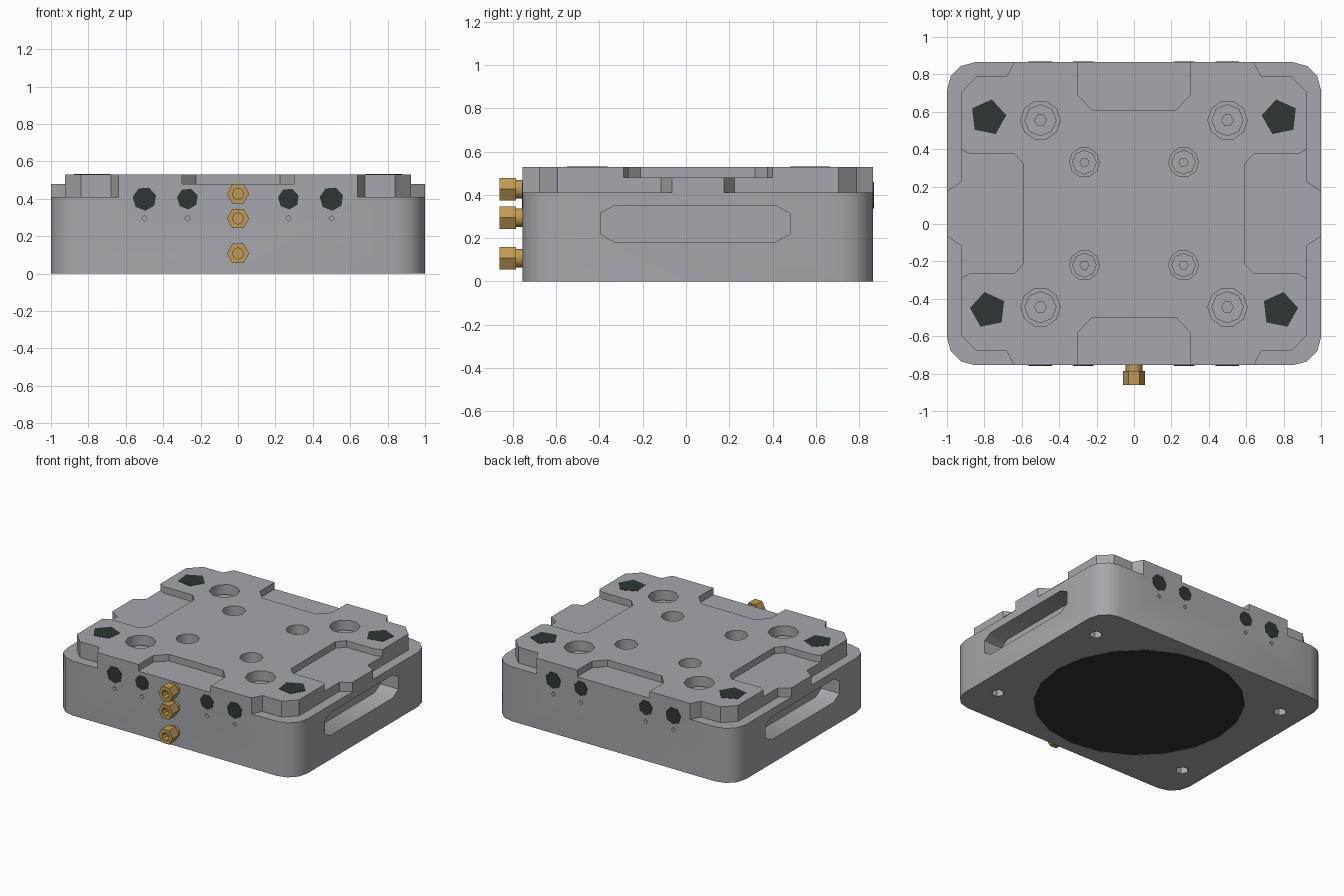
import bpy, bmesh
from math import sin, cos, pi, radians

if "Cube" in bpy.data.objects:
    bpy.data.objects.remove(bpy.data.objects["Cube"])

CY = 0.055            # middle of the block in y
HX, HY = 1.0, 0.81    # half sizes of the block
TOP = 0.53


def material(name, rgb):
    m = bpy.data.materials.new(name)
    m.diffuse_color = (*rgb, 1)
    m.use_nodes = True
    m.node_tree.nodes["Principled BSDF"].inputs["Base Color"].default_value = m.diffuse_color
    return m


GREY = material("machined grey", (0.38, 0.39, 0.42))
BLACK = material("dark rubber", (0.026, 0.037, 0.036))
BRASS = material("brass", (0.52, 0.32, 0.09))


def ngon(u, v, r, n, turn=0.0):
    return [(u + r * cos(turn + 2 * pi * i / n), v + r * sin(turn + 2 * pi * i / n))
            for i in range(n)]


def prism(name, pts, a, b, mat=GREY, axis="z"):
    """Extrude a flat outline from a to b along an axis."""
    place = {"x": lambda u, v, w: (w, u, v),
             "y": lambda u, v, w: (u, w, v),
             "z": lambda u, v, w: (u, v, w)}[axis]
    bm = bmesh.new()
    lo = [bm.verts.new(place(u, v, a)) for u, v in pts]
    hi = [bm.verts.new(place(u, v, b)) for u, v in pts]
    bm.faces.new(lo)
    bm.faces.new(hi)
    n = len(pts)
    for i in range(n):
        j = (i + 1) % n
        bm.faces.new((lo[i], lo[j], hi[j], hi[i]))
    bmesh.ops.recalc_face_normals(bm, faces=bm.faces)
    me = bpy.data.meshes.new(name)
    bm.to_mesh(me)
    bm.free()
    me.materials.append(mat)
    ob = bpy.data.objects.new(name, me)
    bpy.context.collection.objects.link(ob)
    return ob


def activate(ob):
    bpy.ops.object.select_all(action="DESELECT")
    ob.select_set(True)
    bpy.context.view_layer.objects.active = ob


def cut(ob, pts, a, b, axis="z"):
    """Subtract a prism from an object."""
    tool = prism("cutter", pts, a, b, ob.data.materials[0], axis)
    mod = ob.modifiers.new("cut", "BOOLEAN")
    mod.operation, mod.solver, mod.object = "DIFFERENCE", "EXACT", tool
    activate(ob)
    bpy.ops.object.modifier_apply(modifier=mod.name)
    bpy.data.objects.remove(tool)


def smooth(ob, angle=40):
    activate(ob)
    bpy.ops.object.shade_smooth_by_angle(angle=radians(angle))


# Block with rounded vertical corners
R = 0.15
outline = []
for k, (sx, sy) in enumerate([(1, 1), (-1, 1), (-1, -1), (1, -1)]):
    for i in range(4):
        t = k * pi / 2 + i * pi / 6
        outline.append((sx * (HX - R) + R * cos(t), CY + sy * (HY - R) + R * sin(t)))
block = prism("block", outline, 0, TOP)

# Stepped ledges around the four corners
ledge = [(0.64, 0.95), (0.64, 0.81), (0.68, 0.735), (0.84, 0.735), (0.925, 0.65),
         (0.925, 0.17), (1.0, 0.12), (1.1, 0.12), (1.1, 0.95)]
for sx in (1, -1):
    for sy in (1, -1):
        cut(block, [(sx * x, CY + sy * y) for x, y in ledge], 0.41, 0.7)

# Shallow pockets in the middle of each top edge
side = [(1.1, 0.345), (0.925, 0.345), (0.88, 0.32), (0.64, 0.32), (0.59, 0.265)]
end = [(0.3, 0.95), (0.3, 0.635), (0.225, 0.555)]
for s in (1, -1):
    half = [(s * x, y) for x, y in side]
    cut(block, [(x, CY + y) for x, y in half] + [(x, CY - y) for x, y in half[::-1]], 0.48, 0.7)
    half = [(x, CY + s * y) for x, y in end]
    cut(block, half + [(-x, y) for x, y in half[::-1]], 0.48, 0.7)

# Hand slots in the left and right sides
slot = [(-0.33, 0.18), (0.41, 0.18), (0.48, 0.22), (0.48, 0.315),
        (0.41, 0.352), (-0.33, 0.352), (-0.395, 0.315), (-0.395, 0.22)]
for s in (1, -1):
    cut(block, slot, s * 0.85, s * 1.1, "x")

# Round recess and four mounting holes in the underside
cut(block, ngon(0, CY, 0.72, 20), -0.1, 0.02)
prism("base_pad", ngon(0, CY, 0.717, 20), 0.0, 0.021, BLACK)
for sx in (1, -1):
    for sy in (1, -1):
        cut(block, ngon(sx * 0.82, CY + sy * 0.52, 0.045, 6), -0.1, 0.12)

# Counterbored screws and corner plugs on the top
for sx in (1, -1):
    for sy in (1, -1):
        for x, y, r in ((0.5, 0.5, 0.105), (0.265, 0.275, 0.08)):
            px, py = sx * x, CY + sy * y
            cut(block, ngon(px, py, r, 10), 0.41, 0.7)
            screw = prism("screw", ngon(px, py, r * 0.82, 8), 0.405, 0.465)
            cut(screw, ngon(px, py, r * 0.3, 6), 0.43, 0.6)
            smooth(screw, 50)
        prism("corner_plug", ngon(sx * 0.78, CY + sy * 0.515, 0.098, 5, pi / 2 + sx * sy * 0.2),
              0.50, TOP + 0.002, BLACK)

# Port plugs and small dimples on the front and back
for s in (1, -1):
    face = CY + s * HY
    for x, r in ((-0.5, 0.064), (-0.27, 0.057), (0.27, 0.057), (0.5, 0.064)):
        prism("port_plug", ngon(x, 0.4, r, 7, 0.3), face - s * 0.03, face + s * 0.003, BLACK, "y")
        cut(block, ngon(x, 0.295, 0.016, 4), face - s * 0.03, face + s * 0.05, "y")
smooth(block)

# Brass hose fittings on the front
for z in (0.427, 0.295, 0.108):
    neck = prism("fitting_neck", ngon(0, z, 0.045, 10), -0.79, -0.74, BRASS, "y")
    smooth(neck)
    nut = prism("fitting_nut", ngon(0, z, 0.06, 6), -0.862, -0.785, BRASS, "y")
    cut(nut, ngon(0, z, 0.03, 8), -0.9, -0.81, "y")
